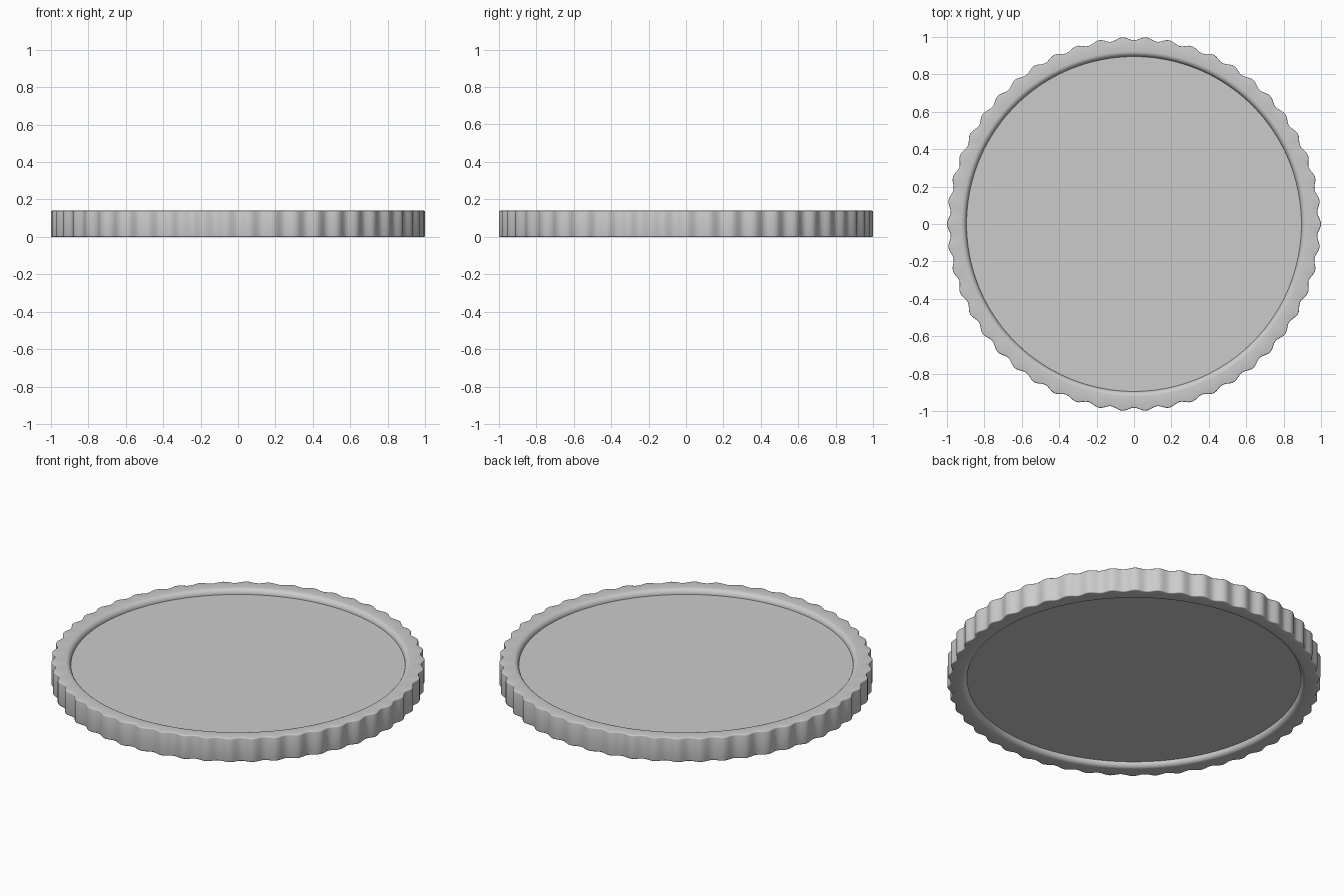
import bpy
import bmesh
from math import sin, cos, pi, radians

cube = bpy.data.objects.get("Cube")
if cube:
    bpy.data.objects.remove(cube, do_unlink=True)

HEIGHT = 0.14
DEPTH = 0.03        # recess on both faces
INNER = 0.895       # recess radius
ROUND = 0.028       # width of the rounded inner lip
EDGE = 0.006        # tiny outer edge rounding
SCALLOPS = 50
WAVE = 0.009
SEGMENTS = SCALLOPS * 10

grey = bpy.data.materials.new("light_grey")
grey.use_nodes = True
colour = (0.6, 0.6, 0.6, 1)
grey.diffuse_color = colour
grey.node_tree.nodes["Principled BSDF"].inputs["Base Color"].default_value = colour


def finish(bm, name):
    bmesh.ops.recalc_face_normals(bm, faces=bm.faces)
    mesh = bpy.data.meshes.new(name)
    bm.to_mesh(mesh)
    bm.free()
    obj = bpy.data.objects.new(name, mesh)
    bpy.context.collection.objects.link(obj)
    mesh.materials.append(grey)
    bpy.ops.object.select_all(action='DESELECT')
    obj.select_set(True)
    bpy.context.view_layer.objects.active = obj
    bpy.ops.object.shade_smooth_by_angle(angle=radians(35))


# Upper half of the rim section: radius, height above the middle, wave share
half = HEIGHT / 2
upper = []
for i in range(7):
    a = i / 6 * pi / 2
    upper.append((INNER + ROUND * (1 - cos(a)), half - DEPTH + DEPTH * sin(a), 0))
for i in range(4):
    a = i / 3 * pi / 2
    upper.append((1 - WAVE - EDGE * (1 - sin(a)), half - EDGE * (1 - cos(a)), 1))
lower = [(r, -z, w) for r, z, w in reversed(upper)]
section = upper + lower

# Scalloped rim
bm = bmesh.new()
rings = []
for r, z, share in section:
    ring = []
    for s in range(SEGMENTS):
        a = 2 * pi * s / SEGMENTS
        radius = r + share * WAVE * cos(SCALLOPS * a)
        ring.append(bm.verts.new((radius * cos(a), radius * sin(a), half + z)))
    rings.append(ring)
for low, high in zip(rings, rings[1:]):
    for s in range(SEGMENTS):
        t = (s + 1) % SEGMENTS
        bm.faces.new((low[s], low[t], high[t], high[s]))
# Close the section along the inner wall
for s in range(SEGMENTS):
    t = (s + 1) % SEGMENTS
    bm.faces.new((rings[-1][s], rings[-1][t], rings[0][t], rings[0][s]))
finish(bm, "scalloped_rim")

# Recessed flat plate
bm = bmesh.new()
bmesh.ops.create_cone(bm, cap_ends=True, segments=SEGMENTS, radius1=INNER,
                      radius2=INNER, depth=HEIGHT - 2 * DEPTH)
bmesh.ops.translate(bm, verts=bm.verts, vec=(0, 0, half))
finish(bm, "recessed_plate")
